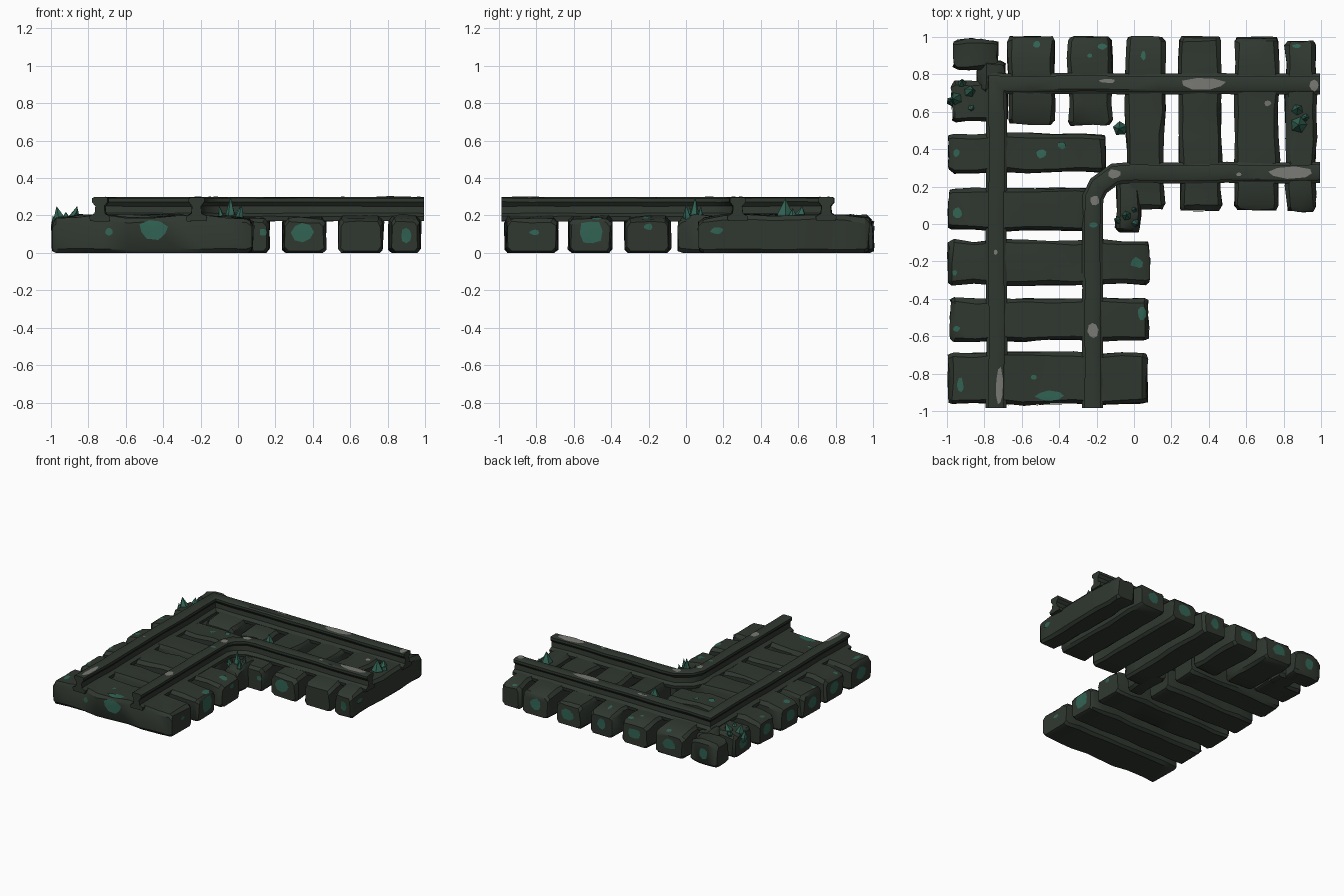
import bpy, math, random
from mathutils import Vector
from mathutils.bvhtree import BVHTree

if "Cube" in bpy.data.objects:
    bpy.data.objects.remove(bpy.data.objects["Cube"])

random.seed(7)
R = random.uniform
TOP_V, TOP_F = [], []          # gathered solid surface, used to lay patches on


def material(name, rgb):
    m = bpy.data.materials.new(name)
    m.diffuse_color = (*rgb, 1)
    m.use_nodes = True
    m.node_tree.nodes["Principled BSDF"].inputs["Base Color"].default_value = m.diffuse_color
    return m


WOOD = material("dark mossy timber", (0.029, 0.038, 0.029))
TEAL = material("teal crystal", (0.031, 0.125, 0.088))
GREY = material("worn grey metal", (0.19, 0.19, 0.175))


def make(name, verts, faces, mat, solid=True, smooth=35):
    me = bpy.data.meshes.new(name)
    me.from_pydata([tuple(v) for v in verts], [], faces)
    me.materials.append(mat)
    if smooth:
        me.shade_smooth()
        me.set_sharp_from_angle(angle=math.radians(smooth))
    bpy.context.collection.objects.link(bpy.data.objects.new(name, me))
    if solid:
        base = len(TOP_V)
        TOP_V.extend(Vector(v) for v in verts)
        TOP_F.extend([base + i for i in f] for f in faces)


def skin(rings):
    """Faces joining equal closed rings, with both ends capped."""
    n, k = len(rings[0]), len(rings)
    faces = [(r * n + i, r * n + (i + 1) % n, (r + 1) * n + (i + 1) % n, (r + 1) * n + i)
             for r in range(k - 1) for i in range(n)]
    faces += [tuple(reversed(range(n))), tuple(range((k - 1) * n, k * n))]
    return [v for r in rings for v in r], faces


def sleeper(name, x0, x1, y0, y1, along_x, top=0.195):
    """Rough timber: chamfered section swept through uneven stations."""
    a0, a1, b0, b1 = (x0, x1, y0, y1) if along_x else (y0, y1, x0, x1)
    L = a1 - a0
    n = max(3, round(L / 0.13))
    stations = [a0, a0 + 0.022] + [a0 + L * i / n for i in range(1, n)] + [a1 - 0.022, a1]
    rings = []
    for i, a in enumerate(stations):
        end = i in (0, len(stations) - 1)
        near = i in (1, len(stations) - 2)
        s = 0.018 if end else R(0, 0.014)
        h = top + (-0.03 if end else -0.012 if near else R(-0.008, 0.012))
        lo, hi = b0 + s, b1 - (0.018 if end else R(0, 0.014))
        c = 0.02
        z0 = 0.01 if end else 0
        sec = [(lo + c, z0), (hi - c, z0), (hi, z0 + c), (hi, h - c * 1.2), (hi - c, h),
               ((lo + hi) / 2 + R(-0.03, 0.03), h + R(-0.004, 0.006)), (lo + c, h),
               (lo, h - c * 1.2), (lo, z0 + c)]
        ring = []
        for b, z in sec:
            j = 0 if z < 0.012 else 1
            p, q = a + R(-0.007, 0.007), b + R(-0.005, 0.005)
            z += j * R(-0.005, 0.005)
            ring.append((p, q, z) if along_x else (q, p, z))
        # keep outward winding for both orientations
        rings.append(ring if along_x else ring[::-1])
    make(name, *skin(rings), WOOD)


# sleepers of the leg that runs towards the front
for i, (x0, x1, y0, y1) in enumerate([
        (-0.99, 0.07, -0.97, -0.68), (-0.98, 0.075, -0.63, -0.39), (-0.99, 0.08, -0.33, -0.08),
        (-0.99, -0.17, -0.04, 0.20), (-0.99, -0.155, 0.27, 0.49)]):
    sleeper(f"front_leg_sleeper_{i}", x0, x1, y0, y1, True)

# sleepers of the leg that runs to the right
for i, (x0, x1, y0, y1) in enumerate([
        (-0.68, -0.42, 0.535, 1.0), (-0.36, -0.115, 0.53, 1.0), (-0.05, 0.17, 0.08, 1.0),
        (0.235, 0.475, 0.075, 1.0), (0.53, 0.78, 0.08, 0.995), (0.805, 0.98, 0.07, 0.975)]):
    sleeper(f"right_leg_sleeper_{i}", x0, x1, y0, y1, False)

# short corner timbers
sleeper("outer_corner_block_front", -0.975, -0.68, 0.54, 0.77, True)
sleeper("outer_corner_block_back", -0.965, -0.73, 0.82, 0.995, True)
sleeper("outer_corner_link", -0.84, -0.69, 0.70, 0.88, True)
sleeper("inner_corner_block", -0.105, 0.04, -0.04, 0.25, False)


def rail(name, path):
    """Rail section swept along a flat path with mitred corners."""
    sec = [(-0.052, 0.17), (0.052, 0.17), (0.056, 0.195), (0.028, 0.212), (0.024, 0.25),
           (0.042, 0.272), (0.042, 0.292), (0.03, 0.298), (-0.03, 0.298), (-0.042, 0.292),
           (-0.042, 0.272), (-0.024, 0.25), (-0.028, 0.212), (-0.056, 0.195)]
    pts = []
    for a, b in zip(path, path[1:]):       # extra stations on long runs
        a, b = Vector(a), Vector(b)
        k = max(1, round((b - a).length / 0.17))
        pts += [a.lerp(b, i / k) for i in range(k)]
    pts.append(Vector(path[-1]))
    rings = []
    for i, p in enumerate(pts):
        d0 = (p - pts[i - 1]).normalized() if i else (pts[1] - p).normalized()
        d1 = (pts[i + 1] - p).normalized() if i < len(pts) - 1 else d0
        n0, n1 = Vector((d0.y, -d0.x)), Vector((d1.y, -d1.x))
        m = (n0 + n1).normalized()
        m /= m.dot(n0)
        w = R(-0.004, 0.004)
        rings.append([(p.x + m.x * (s + w), p.y + m.y * (s + w), z + R(-0.002, 0.002))
                      for s, z in reversed(sec)])
    verts, faces = skin(rings)
    make(name, verts, [f[::-1] for f in faces], WOOD)


rail("outer_rail", [(-0.735, -0.985), (-0.735, 0.75), (0.995, 0.75)])
rail("inner_rail", [(-0.22, -0.985), (-0.22, 0.14), (-0.19, 0.205), (-0.10, 0.265), (0.0, 0.275),
                    (0.995, 0.275)])

TREE = BVHTree.FromPolygons(TOP_V, TOP_F)


def patch(name, centre, view, ru, rv, mat):
    """Thin irregular spot laid on the surface seen along a direction."""
    d = Vector(view)
    u = Vector((0, 1, 0)) if abs(d.x) > 0.5 else Vector((1, 0, 0))
    v = Vector((0, 1, 0)) if abs(d.z) > 0.5 else Vector((0, 0, 1))
    c, n, verts = Vector(centre), 8, []
    ph = R(0, 6)
    wob = [R(0.8, 1.1) for _ in range(n)]
    for k in (0, 0.5, 1):
        for i in range(n if k else 1):
            a = ph + math.tau * i / n
            p = c + u * (ru * k * wob[i] * math.cos(a)) + v * (rv * k * wob[i] * math.sin(a))
            hit = TREE.ray_cast(p - d * 3, d)[0]
            depth = (hit - p).dot(d) if hit else None
            if not verts:
                d0 = depth or 0
            if depth is None or abs(depth - d0) > 0.03:
                depth = d0
            verts.append(p + d * (depth - 0.004))
    faces = [(0, 1 + i, 1 + (i + 1) % n) for i in range(n)]
    faces += [(1 + i, 1 + n + i, 1 + n + (i + 1) % n, 1 + (i + 1) % n) for i in range(n)]
    if (verts[1] - verts[0]).cross(verts[3] - verts[0]).dot(d) > 0:
        faces = [f[::-1] for f in faces]
    make(name, verts, faces, mat, solid=False)


# bare metal worn on the rail heads
for x, y, rx, ry in [(0.37, 0.75, 0.12, 0.032), (0.84, 0.275, 0.13, 0.032), (-0.14, 0.765, 0.045, 0.012),
                     (-0.72, -0.87, 0.02, 0.11), (-0.22, -0.57, 0.028, 0.045), (-0.21, 0.125, 0.027, 0.027),
                     (-0.105, 0.268, 0.035, 0.025), (0.965, 0.74, 0.026, 0.03), (-0.74, -0.15, 0.012, 0.015),
                     (0.56, 0.265, 0.015, 0.012)]:
    patch("rail_wear", (x, y, 0), (0, 0, -1), rx, ry, GREY)
patch("timber_wear", (0.715, 0.645, 0), (0, 0, -1), 0.02, 0.015, GREY)

# teal spots on the timber tops
for x, y, rx, ry in [(-0.93, -0.86, 0.02, 0.04), (-0.45, -0.92, 0.08, 0.028), (-0.535, -0.82, 0.018, 0.016),
                     (-0.95, -0.56, 0.02, 0.016), (-0.96, -0.26, 0.015, 0.015), (0.015, -0.21, 0.034, 0.034),
                     (-0.945, 0.06, 0.025, 0.032), (-0.495, 0.375, 0.028, 0.024), (-0.385, 0.42, 0.022, 0.024),
                     (-0.95, 0.38, 0.018, 0.022), (-0.52, 0.96, 0.02, 0.02), (-0.17, 0.95, 0.03, 0.018),
                     (-0.235, 0.9, 0.015, 0.012), (0.05, 0.9, 0.014, 0.025), (0.87, 0.95, 0.025, 0.012),
                     (0.045, -0.48, 0.025, 0.04), (-0.215, -0.005, 0.022, 0.016)]:
    patch("top_spot", (x, y, 0), (0, 0, -1), rx, ry, TEAL)

# teal spots on the timber ends and sides
for x, z, rx, rz in [(-0.45, 0.125, 0.085, 0.058), (0.345, 0.11, 0.058, 0.055), (0.9, 0.095, 0.032, 0.042),
                     (0.135, 0.11, 0.022, 0.02), (-0.69, 0.115, 0.02, 0.022)]:
    patch("front_spot", (x, 0, z), (0, 1, 0), rx, rz, TEAL)
for x, rx in [(-0.85, 0.04), (-0.55, 0.06), (-0.24, 0.06), (0.06, 0.04), (0.36, 0.06), (0.65, 0.05)]:
    patch("back_spot", (x, 0, 0.1), (0, -1, 0), rx, 0.045, TEAL)
for y, z, ry, rz in [(-0.505, 0.11, 0.065, 0.07), (-0.81, 0.11, 0.03, 0.015), (-0.2, 0.14, 0.025, 0.018),
                     (0.165, 0.12, 0.035, 0.02)]:
    patch("right_spot", (0, y, z), (-1, 0, 0), ry, rz, TEAL)
for y, ry in [(-0.82, 0.06), (-0.5, 0.05), (-0.2, 0.06), (0.08, 0.05), (0.38, 0.055), (0.66, 0.05)]:
    patch("left_spot", (0, y, 0.1), (1, 0, 0), ry, 0.05, TEAL)


def crystal(x, y, z, r, tip, lean=(0, 0)):
    n = 5
    a0 = R(0, 6)
    ring = lambda k, zz, f: [(x + lean[0] * f + r * k * math.cos(a0 + math.tau * i / n),
                              y + lean[1] * f + r * k * math.sin(a0 + math.tau * i / n), zz) for i in range(n)]
    low, mid = ring(0.75, z, 0), ring(1, z + (tip - z) * 0.4, 0.4)
    verts = low + mid + [(x + lean[0], y + lean[1], tip)]
    faces = [(i, (i + 1) % n, n + (i + 1) % n, n + i) for i in range(n)]
    faces += [(n + i, n + (i + 1) % n, 2 * n) for i in range(n)] + [tuple(reversed(range(n)))]
    make("crystal", verts, faces, TEAL, solid=False, smooth=0)


# crystal clusters: outer corner, inner corner, middle and right end
for c in [(-0.94, 0.67, 0.14, 0.034, 0.25, (-0.03, 0)), (-0.89, 0.7, 0.16, 0.03, 0.25, (0.03, 0.02)),
          (-0.92, 0.74, 0.16, 0.024, 0.22, (0, 0.03)), (-0.875, 0.63, 0.16, 0.02, 0.22, (0.01, -0.02)),
          (-0.97, 0.655, 0.1, 0.026, 0.2, (-0.02, 0)),
          (-0.04, 0.04, 0.15, 0.026, 0.30, (0, 0.01)), (0.0, 0.01, 0.15, 0.022, 0.26, (0.02, -0.01)),
          (-0.08, 0.02, 0.15, 0.02, 0.25, (-0.02, 0)), (-0.01, 0.07, 0.15, 0.02, 0.25, (0.02, 0.01)),
          (-0.07, 0.51, 0.12, 0.04, 0.25, (-0.01, 0)),
          (0.88, 0.53, 0.15, 0.045, 0.29, (0, 0)), (0.875, 0.6, 0.15, 0.04, 0.25, (0, 0.02)),
          (0.91, 0.57, 0.15, 0.03, 0.24, (0.01, 0))]:
    crystal(*c)
